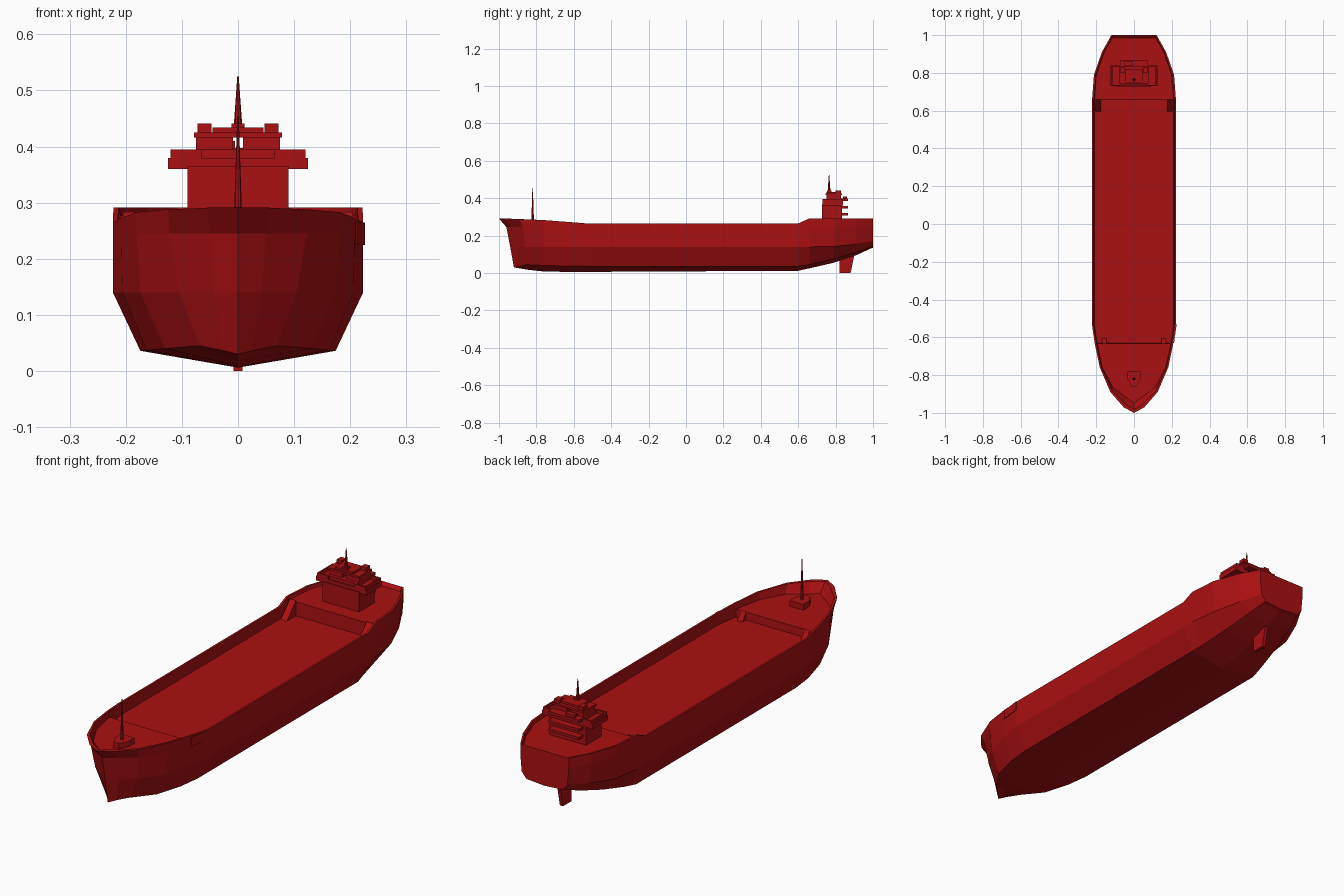
import bpy
import bmesh
from math import radians
from mathutils import Matrix, Vector

default_cube = bpy.data.objects.get("Cube")
if default_cube:
    bpy.data.objects.remove(default_cube, do_unlink=True)

# Single paint colour
red = bpy.data.materials.new("hull_red")
red.diffuse_color = (0.4, 0.005, 0.006, 1)
red.use_nodes = True
red.node_tree.nodes["Principled BSDF"].inputs["Base Color"].default_value = red.diffuse_color


def finish(name, bm):
    """Clean up a bmesh and place it in the scene as a painted object."""
    bmesh.ops.remove_doubles(bm, verts=bm.verts, dist=0.0001)
    bmesh.ops.recalc_face_normals(bm, faces=bm.faces)
    mesh = bpy.data.meshes.new(name)
    bm.to_mesh(mesh)
    bm.free()
    mesh.materials.append(red)
    obj = bpy.data.objects.new(name, mesh)
    bpy.context.scene.collection.objects.link(obj)
    return obj


def box(name, x, y, z):
    """Axis-aligned box from (low, high) pairs."""
    bm = bmesh.new()
    bmesh.ops.create_cube(bm, size=1)
    low, high = (Vector(corner) for corner in zip(x, y, z))
    for vert in bm.verts:
        vert.co = (low + high) / 2 + vert.co * (high - low)
    return finish(name, bm)


def mirrored_box(name, x, y, z):
    box(name + "_left", x, y, z)
    box(name + "_right", (-x[1], -x[0]), y, z)


def prism(name, outline, direction):
    """Extrude a closed outline of points along a vector."""
    bm = bmesh.new()
    face = bm.faces.new([bm.verts.new(point) for point in outline])
    extruded = bmesh.ops.extrude_face_region(bm, geom=[face], use_keep_orig=True)
    moved = [item for item in extruded["geom"] if isinstance(item, bmesh.types.BMVert)]
    bmesh.ops.translate(bm, verts=moved, vec=direction)
    return finish(name, bm)


def spike(name, y, bottom, top, radius):
    """Tapered mast standing on the centre line."""
    bm = bmesh.new()
    place = Matrix.Translation((0, y, (bottom + top) / 2))
    bmesh.ops.create_cone(bm, cap_ends=True, segments=8, radius1=radius,
                          radius2=radius / 6, depth=top - bottom, matrix=place)
    return finish(name, bm)


# Hull stations from bow to stern
FORE, MAIN, POOP = 0.25, 0.215, 0.277
KNUCKLE = 0.245
# y, rake, keel z, bilge x, bilge z, chine x, chine z, knuckle x, rail x, rail z, deck z
stations = [
    (-1, .04, .03, 0, .03, 0, .14, 0, 0, .292, FORE),
    (-.97, .04, .025, .025, .036, .042, .14, .05, .055, .291, FORE),
    (-.89, .02, .018, .068, .045, .105, .14, .122, .125, .288, FORE),
    (-.76, 0, .008, .13, .04, .174, .14, .181, .181, .283, FORE),
    (-.632, 0, .006, .163, .037, .206, .14, .208, .208, .273, FORE),
    (-.63, 0, .006, .163, .037, .206, .14, .208, .208, .273, MAIN),
    (-.53, 0, .006, .174, .036, .223, .14, .223, .223, .265, MAIN),
    (.6, 0, .012, .174, .036, .223, .14, .223, .223, .265, MAIN),
    (.658, 0, .025, .163, .045, .221, .14, .222, .222, .291, MAIN),
    (.66, 0, .025, .163, .045, .221, .14, .222, .222, .291, POOP),
    (.79, 0, .055, .14, .075, .205, .142, .212, .212, .291, POOP),
    (.91, 0, .095, .115, .11, .16, .155, .17, .17, .291, POOP),
    (.985, 0, .13, .095, .137, .12, .168, .128, .128, .291, POOP),
    (1, 0, .135, .09, .142, .113, .17, .12, .12, .291, .291),
]


def hull_ring(station):
    """Closed cross-section, up the left side, over the deck, down the right."""
    y, rake, keel, bilge_x, bilge_z, chine_x, chine_z, knuckle_x, rail_x, rail_z, deck = station
    side = [
        (bilge_x, y + rake * 2, bilge_z),
        (chine_x, y + rake * 1.5, chine_z),
        (knuckle_x, y + rake, KNUCKLE),
        (rail_x, y, rail_z),
        (max(rail_x - 0.009, 0), y + rake * 0.4, rail_z),
        (max(rail_x - 0.013, 0), y + rake * 1.3, deck),
    ]
    right = [(-px, py, pz) for px, py, pz in reversed(side)]
    return [(0, y + rake * 2, keel)] + side + right


bm = bmesh.new()
rings = [[bm.verts.new(point) for point in hull_ring(row)] for row in stations]
count = len(rings[0])
for ring, after in zip(rings, rings[1:]):
    for i in range(count):
        j = (i + 1) % count
        bm.faces.new((ring[i], ring[j], after[j], after[i]))
bm.faces.new(rings[-1])
finish("hull", bm)

# Shell plate at the bow shoulder
prism("shoulder_plate", [(.209, -.63, .225), (.223, -.53, .225),
                         (.223, -.53, .265), (.209, -.63, .265)], (.003, 0, 0))

# Rudder below the stern
prism("rudder", [(-.008, .82, 0), (-.008, .88, 0), (-.008, .905, .12),
                 (-.008, .82, .12)], (.016, 0, 0))


# Stairs between the deck levels
def stair(name, x, width, top_y, foot_y, top_z):
    outline = [(x, top_y, MAIN), (x, foot_y, MAIN), (x, top_y, top_z)]
    prism(name, outline, (width, 0, 0))


for label, sign in (("left", 1), ("right", -1)):
    stair("poop_stair_" + label, sign * .175, sign * .03, .66, .595, POOP + .006)
    stair("bow_stair_" + label, sign * .145, sign * .025, -.632, -.605, FORE)

# Foremast on its shield-shaped base
prism("foremast_base", [(-.035, -.78, FORE), (.035, -.78, FORE), (.033, -.825, FORE),
                        (.014, -.86, FORE), (-.014, -.86, FORE), (-.033, -.825, FORE)],
      (0, 0, .025))
spike("foremast", -.82, FORE, .455, .008)

# Deckhouse and its aft balconies
box("deckhouse", (-.09, .09), (.727, .835), (POOP - .01, .365))
for level, height in enumerate((.308, .345, .385)):
    box(f"aft_balcony_{level}", (-.075, .075), (.8, .866), (height, height + .012))

# Bridge deck with its wings and parapets
box("bridge_wings", (-.125, .125), (.73, .84), (.36, .38))
mirrored_box("wing_front_parapet", (.065, .12), (.73, .737), (.38, .395))
mirrored_box("wing_side_parapet", (.113, .12), (.737, .84), (.38, .395))
mirrored_box("wing_aft_parapet", (.075, .12), (.833, .84), (.38, .395))

# Wheelhouse in two halves under one roof
box("wheelhouse_sill", (-.075, .075), (.735, .83), (.38, .395))
mirrored_box("wheelhouse", (.009, .075), (.75, .83), (.395, .416))
box("wheelhouse_roof", (-.078, .078), (.745, .835), (.416, .425))
box("roof_platform", (-.045, .045), (.75, .82), (.425, .434))
mirrored_box("roof_locker", (.047, .072), (.8, .83), (.425, .441))
box("exhaust_box", (-.05, -.005), (.84, .86), (.397, .41))

# Radar mast
spike("radar_mast", .765, .43, .525, .008)
box("radar_mast_foot", (-.012, .012), (.753, .777), (.434, .441))
